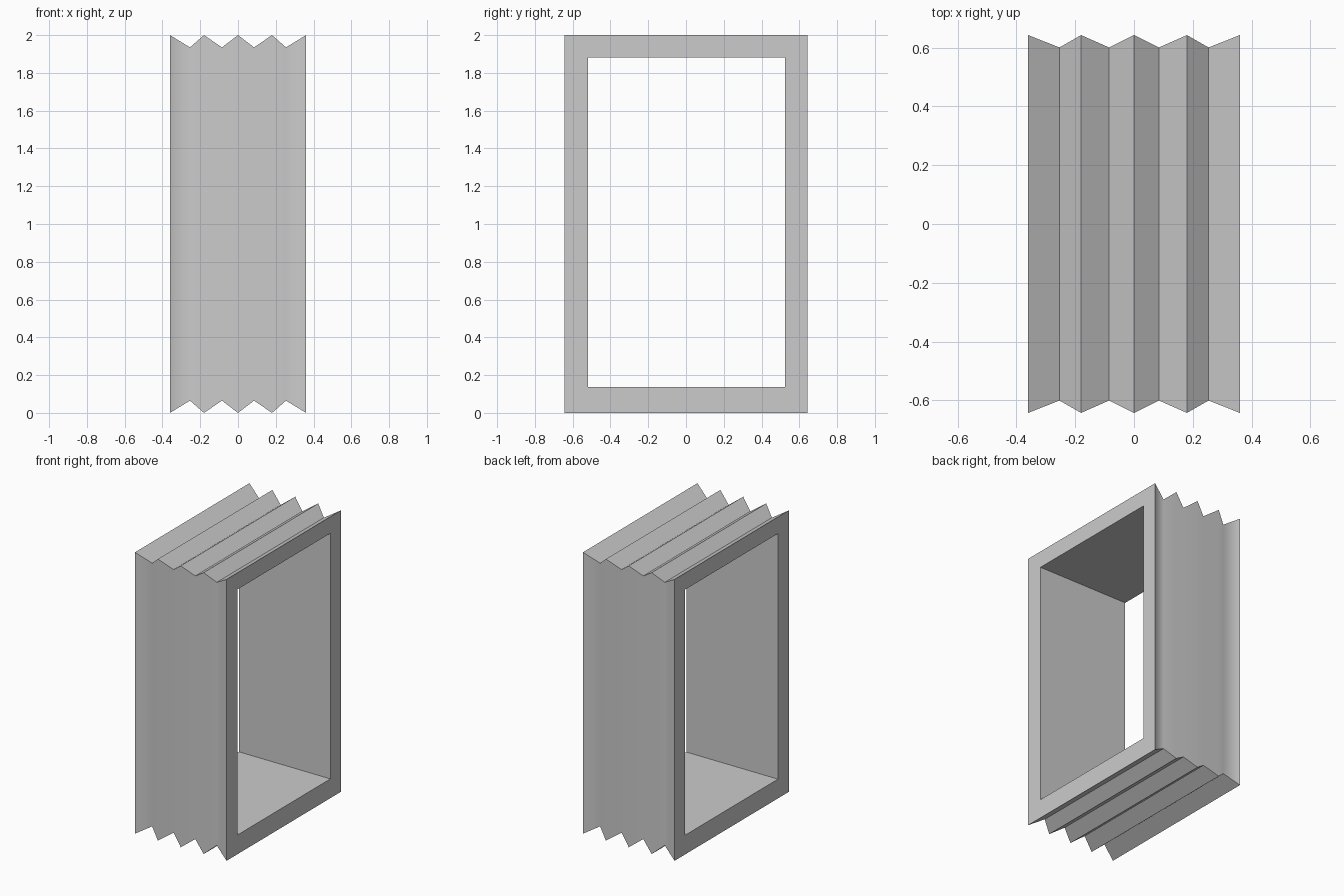
import bpy, bmesh
from math import radians

if "Cube" in bpy.data.objects:
    bpy.data.objects.remove(bpy.data.objects["Cube"])

# Pleat stations along x: (x, y half-width, z inset); ridges and valleys alternate
RIDGE, VALLEY = (0.643, 0.0), (0.601, 0.065)
XS = [-0.36, -0.254, -0.18, -0.085, 0.0, 0.085, 0.18, 0.254, 0.36]

bm = bmesh.new()


def ring(x, y0, y1, z0, z1):
    return [bm.verts.new((x, y, z)) for y, z in ((y0, z0), (y1, z0), (y1, z1), (y0, z1))]


def bridge(a, b):
    for i in range(4):
        j = (i + 1) % 4
        bm.faces.new((a[i], a[j], b[j], b[i]))


# Pleated outer wall
outer = []
for i, x in enumerate(XS):
    w, inset = VALLEY if i % 2 else RIDGE
    outer.append(ring(x, -w, w, inset, 2 - inset))
for a, b in zip(outer, outer[1:]):
    bridge(a, b)

# Straight rectangular opening and flat end frames
inner = [ring(x, -0.518, 0.523, 0.137, 1.882) for x in (XS[0], XS[-1])]
bridge(inner[1], inner[0])
bridge(inner[0], outer[0])
bridge(outer[-1], inner[1])

bmesh.ops.recalc_face_normals(bm, faces=bm.faces[:])
mesh = bpy.data.meshes.new("bellows")
bm.to_mesh(mesh)
bm.free()
bellows = bpy.data.objects.new("bellows", mesh)
bpy.context.collection.objects.link(bellows)

# Soft shallow side pleats, crisp deep top and bottom pleats
bpy.context.view_layer.objects.active = bellows
bellows.select_set(True)
bpy.ops.object.shade_smooth_by_angle(angle=radians(60))
